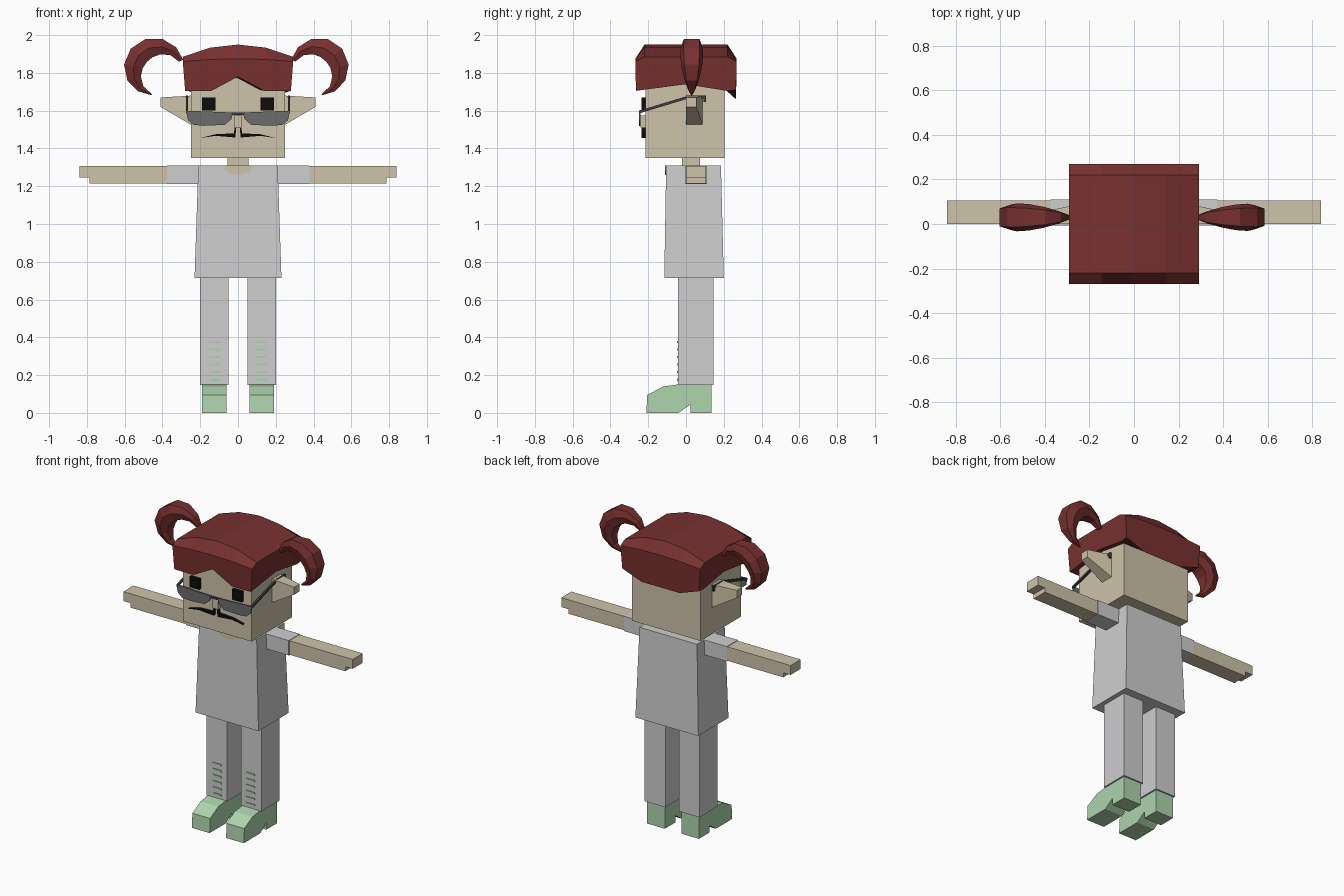
import bpy
import bmesh
from math import cos, sin, pi, radians

cube = bpy.data.objects.get("Cube")
if cube:
    bpy.data.objects.remove(cube, do_unlink=True)


def material(name, red, green, blue):
    m = bpy.data.materials.new(name)
    m.use_nodes = True
    m.diffuse_color = (red, green, blue, 1)
    shader = m.node_tree.nodes["Principled BSDF"]
    shader.inputs["Base Color"].default_value = m.diffuse_color
    return m


SKIN = material("skin", .62, .55, .4)
HAIR = material("dark_red_hair", .19, .03, .03)
CLOTH = material("light_grey_cloth", .62, .62, .63)
GREEN = material("pale_green", .42, .66, .42)
LENS = material("grey_lens", .15, .15, .15)
FRAME = material("dark_grey_frame", .05, .05, .05)
BLACK = material("black", .004, .004, .004)


def loft(name, rings, mat):
    """Skin a row of equal rings and cap both ends."""
    bm = bmesh.new()
    rows = [[bm.verts.new(point) for point in ring] for ring in rings]
    for row, following in zip(rows, rows[1:]):
        for i in range(len(row)):
            bm.faces.new((row[i - 1], row[i], following[i], following[i - 1]))
    bm.faces.new(rows[0])
    bm.faces.new(rows[-1])
    bmesh.ops.recalc_face_normals(bm, faces=bm.faces)
    mesh = bpy.data.meshes.new(name)
    bm.to_mesh(mesh)
    bm.free()
    mesh.materials.append(mat)
    obj = bpy.data.objects.new(name, mesh)
    bpy.context.collection.objects.link(obj)


def rectangle(x, y, z):
    """Level rectangle from ranges in x and y."""
    return [(x[0], y[0], z), (x[1], y[0], z), (x[1], y[1], z), (x[0], y[1], z)]


def box(name, x, y, z, mat):
    loft(name, [rectangle(x, y, height) for height in z], mat)


def front_plate(name, outline, depth, mat, side=1):
    """Outline in x and z, given depth along y."""
    loft(name, [[(side * x, y, z) for x, z in outline] for y in depth], mat)


def side_plate(name, outline, width, mat):
    """Outline in y and z, given width along x."""
    loft(name, [[(x, y, z) for y, z in outline] for x in width], mat)


def centred(half):
    return -half, half


# Head, neck and nose
FACE = -.215
EYE_DEPTH = (FACE - .02, FACE)
LENS_DEPTH = (-.25, -.241)
box("head", centred(.25), (FACE, .205), (1.35, 1.8), SKIN)
box("neck", centred(.055), (-.02, .075), (1.29, 1.36), SKIN)
box("nose", centred(.022), (-.24, FACE), (1.51, 1.575), SKIN)
box("glasses_bridge", centred(.035), LENS_DEPTH, (1.577, 1.59), FRAME)

# Hair cap: arched sections lofted from side to side
sections = []
for step in range(-2, 3):
    across = step / 2
    crown = 1.95 - .065 * across ** 2
    rim = crown - .075 + .05 * across ** 2
    fringe = 1.705 if step else 1.78
    nape = 1.71 if abs(step) == 2 else 1.66
    low, high = .28 * across, .292 * across
    sections.append([
        (low, -.265, fringe), (high, -.268, rim), (high, -.22, crown),
        (high, .22, crown), (high, .268, rim), (low, .265, nape),
        (low, .215, 1.705), (low, 0, 1.74)])
loft("hair_cap", sections, HAIR)

# Tunic and round neckline
TOP = 1.31
loft("tunic", [rectangle(centred(.23), (-.115, .2), .715),
               rectangle(centred(.21), (-.105, .185), TOP)], CLOTH)
angles = [pi * i / 6 for i in range(7)]
front_plate("neckline", [(.08 * cos(a), TOP - .05 * sin(a)) for a in angles],
            (-.111, -.104), SKIN)


def pigtail(name, side, fullness):
    """Curl over a circular arc, swelling in the middle and ending in a point."""
    rings = []
    count = 8
    for i in range(count + 1):
        t = i / count
        angle = radians(155 - 230 * t)
        thick = .012 - .009 * t + .047 * sin(pi * t) ** 1.2
        deep = 1.12 * thick * fullness
        ring = []
        for offset, y in ((1, -.7), (0, -1), (-1, -.7), (-1, .7), (0, 1), (1, .7)):
            radius = .13 + thick * offset
            x = (.41 + radius * cos(angle)) * fullness
            ring.append((side * x, .03 + deep * y, 1.81 + radius * sin(angle)))
        rings.append(ring)
    loft(name, rings, HAIR)


for label, side in (("left", 1), ("right", -1)):
    def span(inner, outer):
        return side * inner, side * outer

    # Pigtail, a little fuller on the right
    pigtail(label + "_pigtail", side, 1 if side > 0 else 1.03)

    # Pointed ear, narrowing outwards
    loft(label + "_ear", [
        [(side * x, 0, low), (side * x, back, low),
         (side * x, back, high), (side * x, 0, high)]
        for x, back, low, high in ((.24, .09, 1.52, 1.68), (.41, .055, 1.62, 1.67))
    ], SKIN)

    # Eye, glasses and moustache
    box(label + "_eye", span(.12, .19), EYE_DEPTH, (1.6, 1.67), BLACK)
    front_plate(label + "_lens", [
        (.025, 1.59), (.275, 1.6), (.265, 1.55), (.235, 1.525),
        (.18, 1.52), (.07, 1.525), (.035, 1.555)], LENS_DEPTH, LENS, side)
    arm_top = [(-.25, 1.6), (.015, 1.68), (.105, 1.68)]
    arm_under = [(y, z - .015) for y, z in reversed(arm_top)]
    side_plate(label + "_glasses_arm", arm_top + arm_under, span(.264, .276), FRAME)
    box(label + "_glasses_hook", span(.264, .276), (.093, .105), (1.645, 1.67), FRAME)
    front_plate(label + "_moustache", [
        (.008, 1.52), (.016, 1.515), (.022, 1.48), (.12, 1.475),
        (.2, 1.455), (.12, 1.467), (.015, 1.458)], EYE_DEPTH, BLACK, side)

    # Sleeve, arm and hand
    box(label + "_sleeve", span(.2, .375), (-.006, .11), (1.212, TOP), CLOTH)
    front_plate(label + "_arm", [
        (.37, 1.215), (.785, 1.215), (.785, 1.245),
        (.838, 1.245), (.838, 1.307), (.37, 1.307)], (0, .105), SKIN, side)

    # Leg with shin stripes
    box(label + "_leg", span(.05, .2), (-.042, .145), (.148, .72), CLOTH)
    for i in range(6):
        z = .17 + .04 * i
        box(f"{label}_shin_stripe_{i + 1}", span(.09, .152),
            (-.047, -.04), (z, z + .011), GREEN)

    # Heeled shoe
    side_plate(label + "_shoe", [
        (.135, 0), (.135, .15), (-.045, .15), (-.12, .14), (-.205, .095),
        (-.21, 0), (-.04, 0), (.025, .045), (.025, 0)], span(.06, .19), GREEN)
